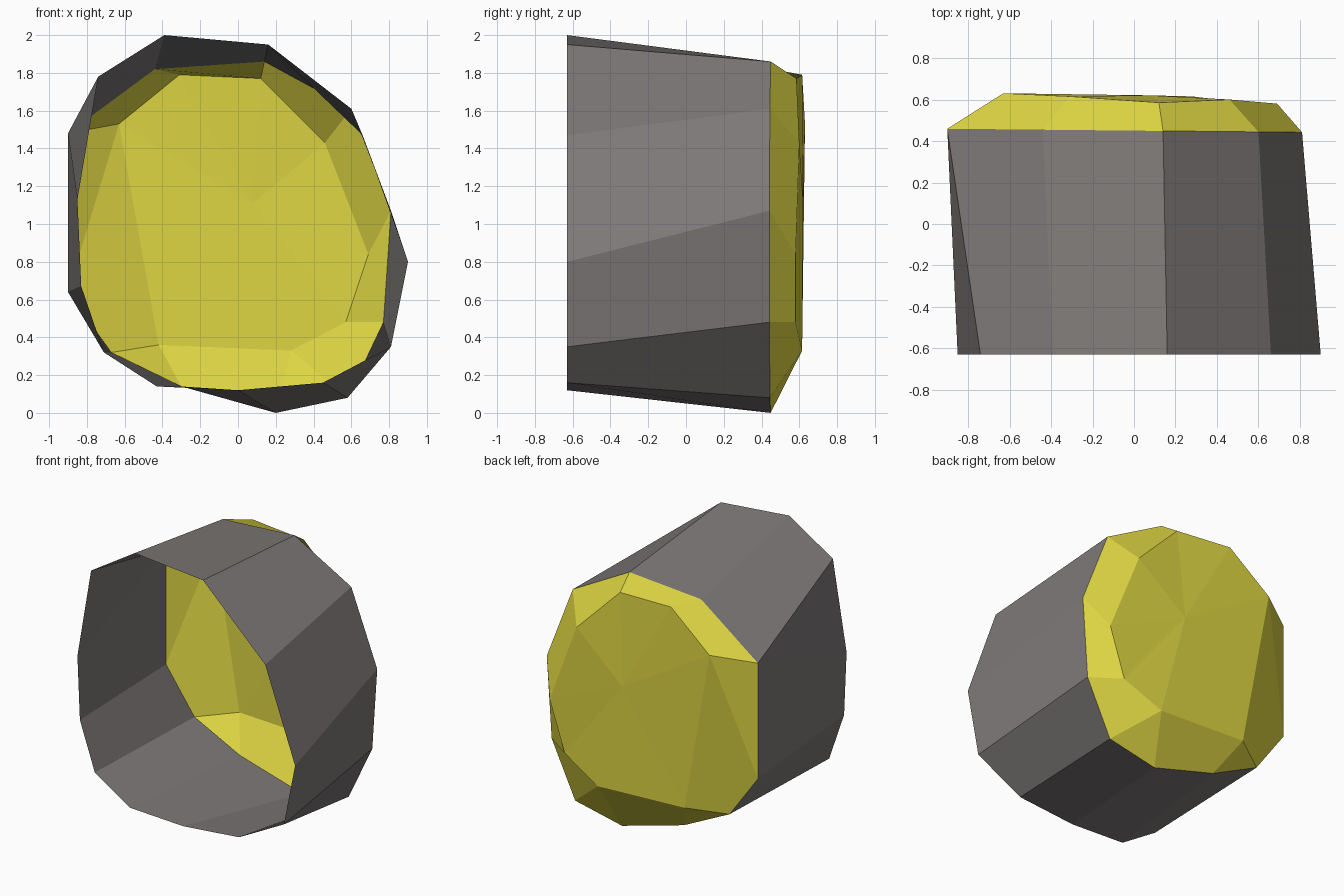
import bpy

if "Cube" in bpy.data.objects:
    bpy.data.objects.remove(bpy.data.objects["Cube"])


def material(name, rgb):
    m = bpy.data.materials.new(name)
    m.diffuse_color = (*rgb, 1)
    m.use_nodes = True
    m.node_tree.nodes["Principled BSDF"].inputs["Base Color"].default_value = m.diffuse_color
    return m


def stitch(verts, faces, a0, b0, na, nb, pairs):
    """Bridge two closed rings along matching index pairs (quads or triangles)."""
    for (i, j), (k, l) in zip(pairs, pairs[1:] + pairs[:1]):
        loop = [a0 + i % na, a0 + k % na, b0 + l % nb, b0 + j % nb]
        faces.append(list(dict.fromkeys(loop)))


def make(name, verts, faces, mat):
    me = bpy.data.meshes.new(name)
    me.from_pydata(verts, [], faces)
    me.materials.append(mat)
    me.update()
    ob = bpy.data.objects.new(name, me)
    bpy.context.collection.objects.link(ob)
    return ob


grey = material("warm grey", (0.21, 0.195, 0.19))
yellow = material("mustard yellow", (0.72, 0.66, 0.055))

# Irregular outlines, clockwise seen from the front (x, z)
front = [(-.39, 2), (.16, 1.95), (.66, 1.47), (.90, .80), (.81, .35), (.45, .16),
         (0, .12), (-.43, .14), (-.71, .32), (-.83, .67), (-.85, 1.13), (-.74, 1.78)]
rear = [(-.44, 1.82), (.14, 1.86), (.60, 1.61), (.81, 1.07), (.77, .48), (.58, .08),
        (.20, 0), (-.30, .14), (-.67, .32), (-.90, .64), (-.90, 1.48)]
front = [(x, -.63, z) for x, z in front]
rear = [(x, .45 - .01 * x, z) for x, z in rear]

# Open-fronted tube wall
faces = []
stitch(None, faces, 0, 12, 12, 11, [(i, i) for i in range(11)] + [(11, 10)])
make("tube_wall", front + rear, faces, grey)

# Faceted end cap: bevelled band plus a fan around the centre
inner = [(-.31, .615, 1.79), (.12, .585, 1.77), (.46, .60, 1.43), (.69, .58, .84),
         (.57, .58, .48), (.28, .615, .33), (-.42, .615, .36), (-.63, .63, 1.53)]
centre = (.08, .62, 1.11)
faces = []
stitch(None, faces, 0, 11, 11, 8,
       [(0, 0), (1, 1), (2, 2), (3, 3), (4, 4), (5, 5), (6, 5), (7, 6),
        (8, 6), (9, 7), (10, 7)])
faces += [[11 + i, 11 + (i + 1) % 8, 19] for i in range(8)]
make("end_cap", rear + inner + [centre], faces, yellow)
